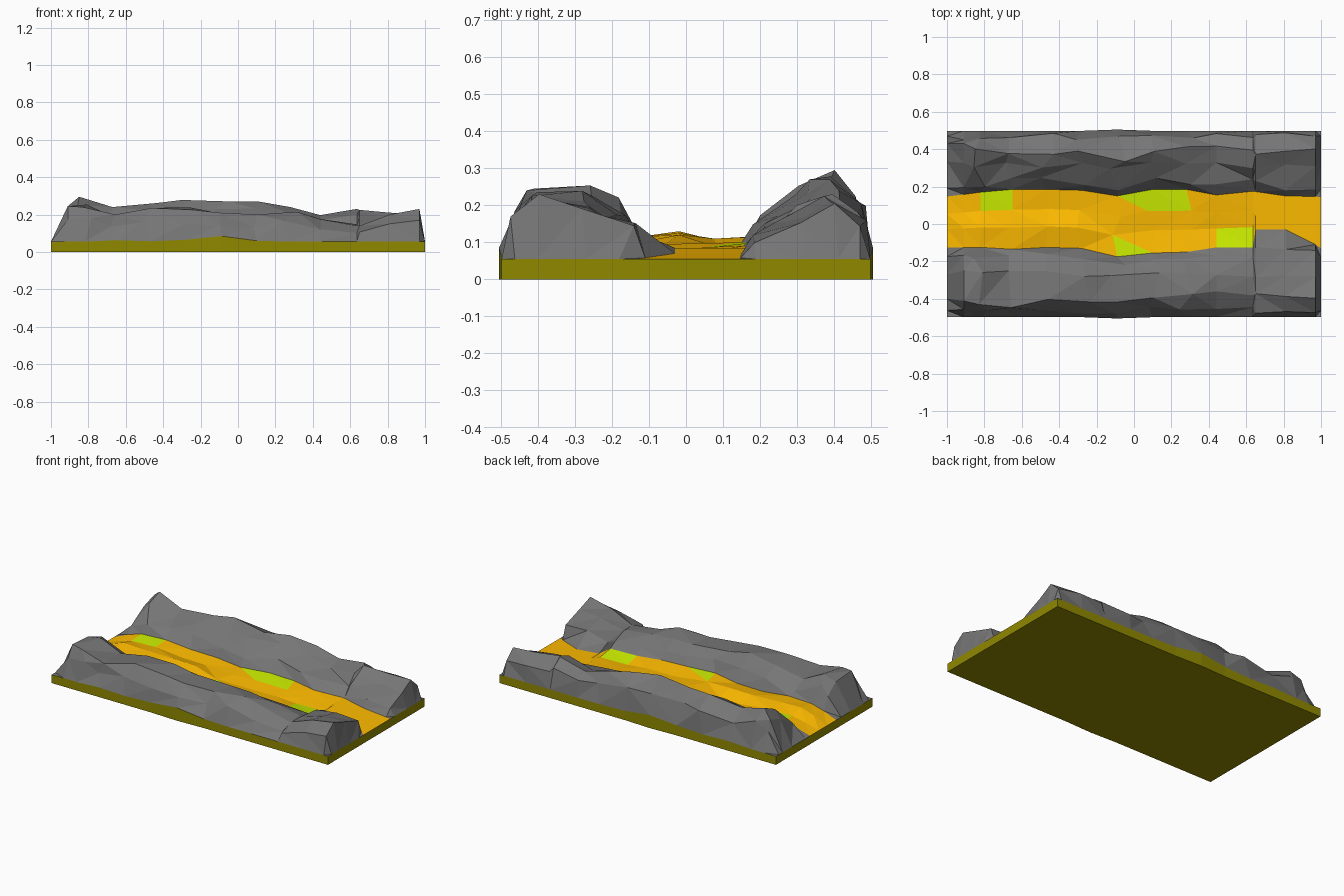
import bpy, bmesh, random

if "Cube" in bpy.data.objects:
    bpy.data.objects.remove(bpy.data.objects["Cube"])

random.seed(11)

# Stations along the valley, and measurements taken at each station
X = [-1, -.91, -.82, -.65, -.47, -.28, -.09, .1, .28, .44, .635, .65, .81, .97, 1]
N = len(X)
FRONT_EDGE = [-.125, -.125, -.125, -.135, -.125, -.13, -.175, -.155, -.15,
              -.125, -.125, -.03, -.03, -.11, -.13]
BACK_EDGE = [.147, .158, .17, .185, .185, .18, .15, .185, .185, .155, .175,
             .173, .15, .147, .143]
FLOOR_Z = [.055, .09, .115, .115, .10, .10, .10, .10, .095, .09, .085, .085,
           .07, .058, .055]
FLOOR_BUMP = [0, .01, .015, .01, .02, .02, -.005, -.02, -.015, -.02, -.015, 0, 0, 0, 0]
BACK_TOP = [.055, .245, .295, .24, .262, .278, .27, .27, .24, .197, .23, .225,
            .21, .205, .055]
BACK_Y = [.43, .42, .40, .37, .38, .38, .345, .385, .41, .425, .39, .385,
          .38, .40, .41]
FRONT_TOP = [.055, .245, .24, .20, .235, .225, .21, .20, .215, .175, .14,
             .14, .20, .23, .055]
FRONT_MID = [.055, .22, .26, .18, .225, .23, .20, .19, .19, .165, .15, .15,
             .175, .18, .055]
FRONT_Y = [-.40, -.41, -.42, -.44, -.40, -.41, -.42, -.40, -.38, -.37, -.38,
           -.38, -.39, -.40, -.40]
SLAB_TOP = [.055, .055, .055, .063, .057, .065, .085, .06] + [.055] * 7


def material(name, rgb):
    m = bpy.data.materials.new(name)
    m.diffuse_color = (*rgb, 1)
    m.use_nodes = True
    m.node_tree.nodes["Principled BSDF"].inputs["Base Color"].default_value = m.diffuse_color
    return m


def loft(name, sections, mats, patch=(), half=(), split=True, caps=False):
    """Skin cross-sections; patch and half list (station, row) cells in material 1."""
    bm = bmesh.new()
    rings = [[bm.verts.new(p) for p in s] for s in sections]
    for i in range(len(rings) - 1):
        for j in range(len(rings[0]) - 1):
            a, b = rings[i][j], rings[i + 1][j]
            c, d = rings[i + 1][j + 1], rings[i][j + 1]
            if not split:
                tris = [(a, b, c, d)]
            elif (i, j) in half and j == 0:
                tris = [(a, b, d), (b, c, d)]
            elif (i, j) in half or (a.co - c.co).length < (b.co - d.co).length:
                tris = [(b, c, a), (a, c, d)] if (i, j) not in half else [(b, c, d), (a, b, d)]
            else:
                tris = [(a, b, d), (b, c, d)]
            for k, t in enumerate(tris):
                f = bm.faces.new(t)
                f.material_index = int((i, j) in patch or ((i, j) in half and k == 0))
    if caps:
        bm.faces.new(rings[0])
        bm.faces.new(rings[-1][::-1])
        bmesh.ops.recalc_face_normals(bm, faces=bm.faces)
    me = bpy.data.meshes.new(name)
    bm.to_mesh(me)
    bm.free()
    for m in mats:
        me.materials.append(m)
    ob = bpy.data.objects.new(name, me)
    bpy.context.collection.objects.link(ob)
    return ob


def rough(points, i, crest):
    """Break up the inside rows of a cliff section, leaving borders and crest height."""
    if i in (0, N - 1):
        return points
    j = lambda a: random.uniform(-a, a)
    sx = .045 if 2 <= i <= 8 else 0
    return [p if k in (0, len(points) - 1) else
            (p[0] + j(sx), p[1] + j(.012 if k == crest else .02),
             p[2] + (0 if k == crest else j(.014)))
            for k, p in enumerate(points)]


rock = material("rock_grey", (.18, .18, .18))
sand = material("sand_orange", (1, .5, 0))
moss = material("moss_green", (.6, .85, 0))
earth = material("earth_olive", (.28, .25, 0))

# Earth slab: side walls, base and ends
slab = []
for i, x in enumerate(X):
    w, t = (.505 if i == 6 else .498), SLAB_TOP[i]
    slab.append([(x, -w, t), (x, -w, 0), (x, w, 0), (x, w, t)])
loft("earth_slab", slab, [earth], split=False, caps=True)

# Valley floor with mossy patches
floor = []
for i, x in enumerate(X):
    a, b, z, bump = FRONT_EDGE[i], BACK_EDGE[i], FLOOR_Z[i], FLOOR_BUMP[i]
    r = .06 if 3 <= i <= 8 else 0
    floor.append([(x, a, z),
                  (x + random.uniform(-r, r) * .5, a + (b - a) * .36, z + bump),
                  (x + random.uniform(-r, r) * .5, a + (b - a) * .66, z - abs(bump) * .5),
                  (x, b, z)])
loft("valley_floor", floor, [sand, moss],
     patch={(2, 2), (7, 2), (9, 0)}, half={(6, 2), (6, 0)})

# Front and back cliffs
front, back = [], []
for i, x in enumerate(X):
    end = i in (0, N - 1)
    z0, fz = SLAB_TOP[i], FLOOR_Z[i]
    w = .505 if i == 6 else .498
    e, top, mid, cy = FRONT_EDGE[i], FRONT_TOP[i], FRONT_MID[i], FRONT_Y[i]
    f = [(x, -w, z0), (x, -.462, .055 + (top - .055) * .62), (x, cy, top),
         (x, -.27, mid), (x, min(e - .05, -.12), .055 if end else mid * .8), (x, e, fz)]
    front.append(rough(f, i, 2))

    e, top, cy = BACK_EDGE[i], BACK_TOP[i], BACK_Y[i]
    h = top - fz
    b = [(x, e, fz), (x, e + .045, fz + h * (.2 if i == 13 else .36)),
         (x, e + (cy - e) * .66, fz + h * .72), (x, cy, top),
         (x, .47, .055 + (top - .055) * .68), (x, w, z0)]
    back.append(rough(b, i, 3))
loft("front_cliff", front, [rock])
loft("back_cliff", back, [rock])
